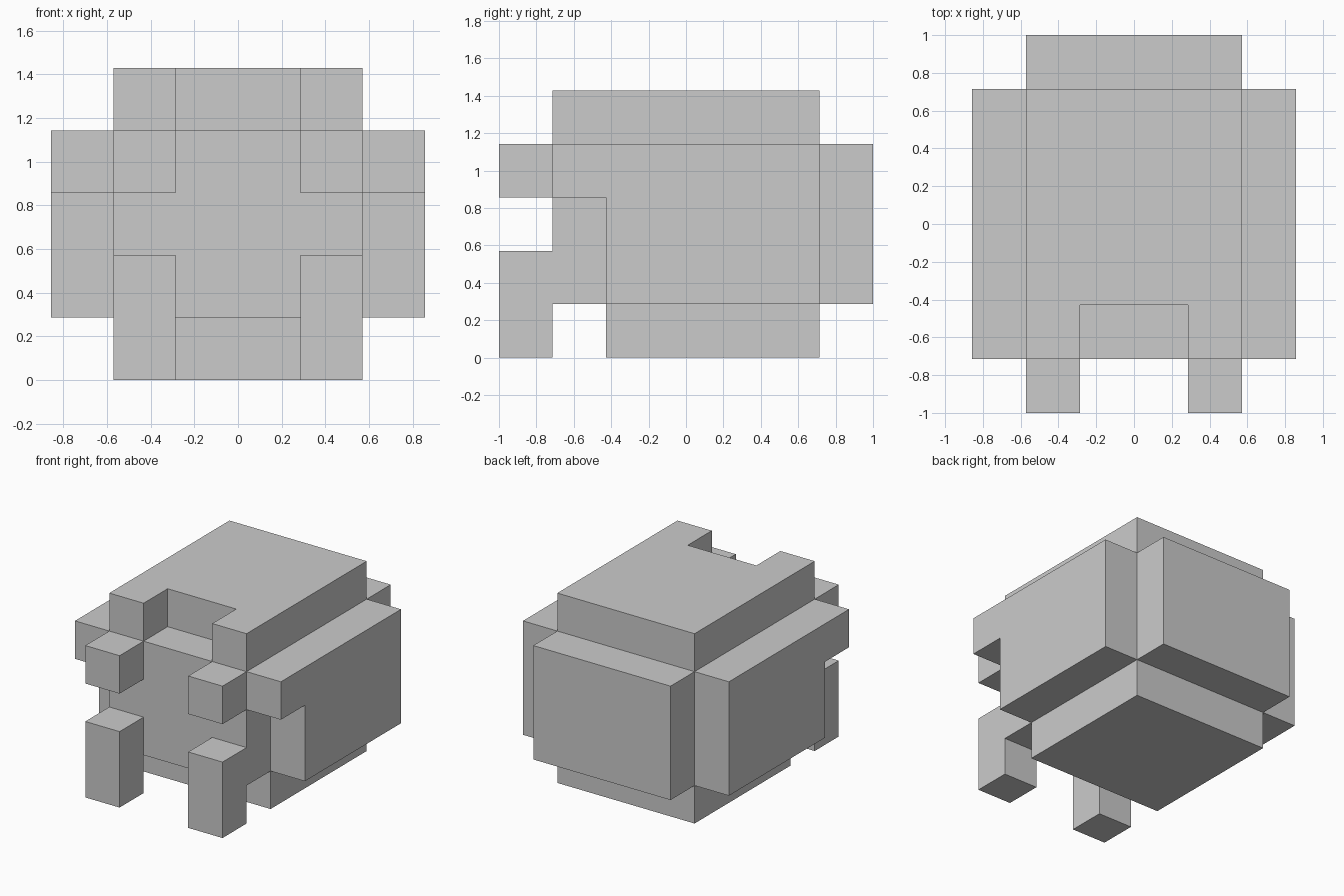
import bpy, bmesh, math
from itertools import product

if "Cube" in bpy.data.objects:
    bpy.data.objects.remove(bpy.data.objects["Cube"])

U = 2 / 7  # one block; the model is 6 x 7 x 5 blocks

# Parts as block ranges (x0, x1), (y0, y1), (z0, z1), x from the centre, y from the front
CENTRE_PARTS = {
    "core":        ((-2, 2), (1, 6), (1, 4)),
    "base":        ((-2, 2), (2, 6), (0, 1)),
    "top":         ((-2, 2), (2, 6), (4, 5)),
    "back_panel":  ((-2, 2), (6, 7), (1, 4)),
}
MIRRORED_PARTS = {
    "side_panel":  ((2, 3), (2, 6), (1, 4)),
    "side_brow":   ((2, 3), (1, 2), (3, 4)),
    "top_corner":  ((1, 2), (1, 2), (4, 5)),
    "upper_stub":  ((1, 2), (0, 1), (3, 4)),
    "front_leg":   ((1, 2), (0, 1), (0, 2)),
}


def blocks(part):
    return set(product(*(range(a, b) for a, b in part)))


# Fuse all parts into one set of blocks
cells = set()
for part in CENTRE_PARTS.values():
    cells |= blocks(part)
for (x0, x1), ys, zs in MIRRORED_PARTS.values():
    cells |= blocks(((x0, x1), ys, zs)) | blocks(((-x1, -x0), ys, zs))

# Skin only the outer faces
bm = bmesh.new()
verts = {}


def vert(p):
    if p not in verts:
        verts[p] = bm.verts.new((p[0] * U, (p[1] - 3.5) * U, p[2] * U))
    return verts[p]


for cell in sorted(cells):
    for axis, side in product(range(3), (0, 1)):
        neighbour = list(cell)
        neighbour[axis] += 1 if side else -1
        if tuple(neighbour) in cells:
            continue
        corners = []
        for i, j in ((0, 0), (1, 0), (1, 1), (0, 1)):
            p = list(cell)
            p[axis] += side
            p[(axis + 1) % 3] += i
            p[(axis + 2) % 3] += j
            corners.append(vert(tuple(p)))
        bm.faces.new(corners if side else corners[::-1])

# Merge coplanar squares into large flat faces
bmesh.ops.dissolve_limit(bm, angle_limit=math.radians(1), verts=bm.verts[:], edges=bm.edges[:])

mesh = bpy.data.meshes.new("blocky_body")
bm.to_mesh(mesh)
bm.free()
bpy.context.collection.objects.link(bpy.data.objects.new("blocky_body", mesh))
